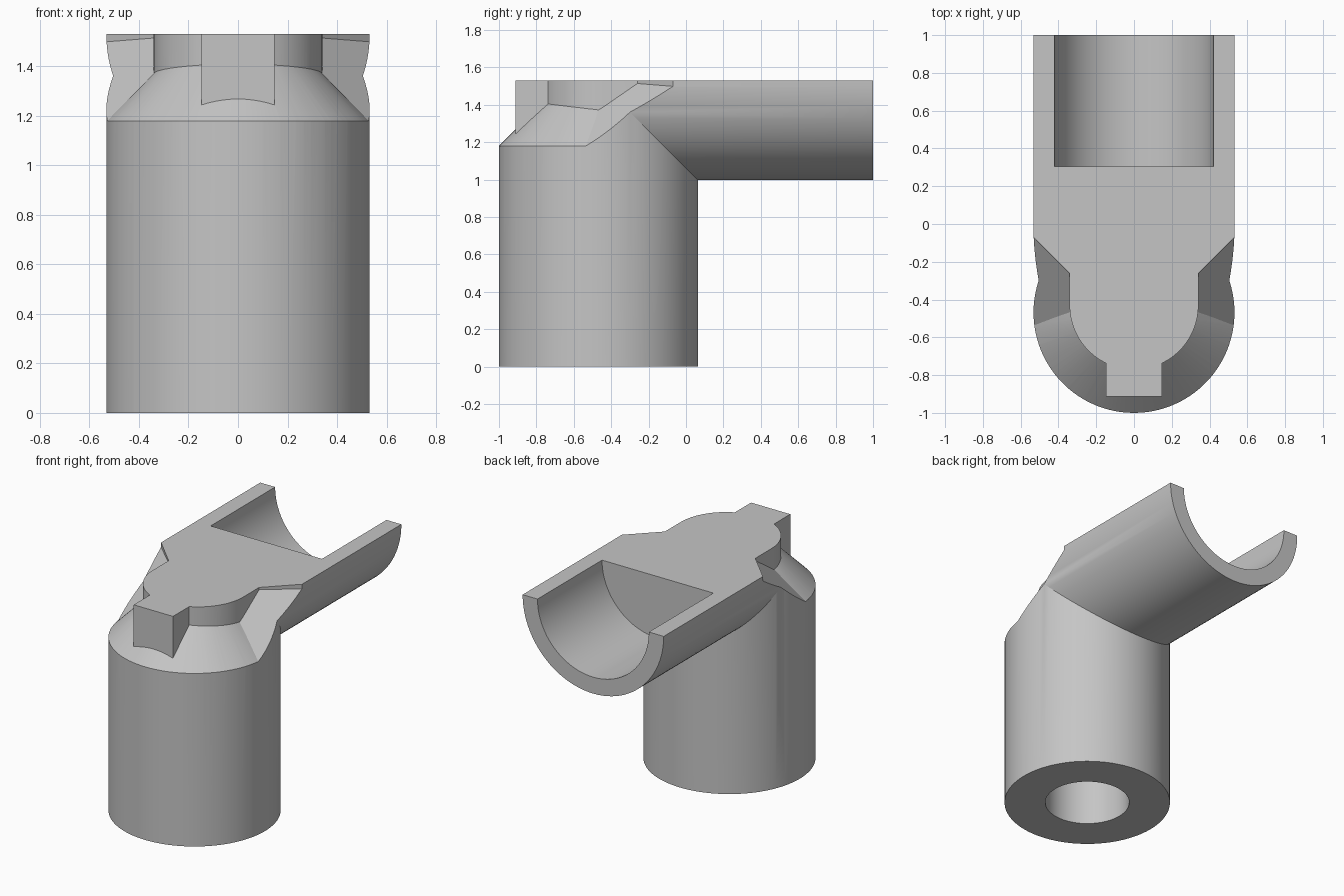
import bpy, bmesh, math
from mathutils import Matrix

cube = bpy.data.objects.get("Cube")
if cube:
    bpy.data.objects.remove(cube, do_unlink=True)

R, AXIS_Y, TOP, N = 0.532, -0.468, 1.53, 96

grey = bpy.data.materials.new("plain grey")
grey.use_nodes = True
grey.diffuse_color = (0.56, 0.56, 0.56, 1)
grey.node_tree.nodes["Principled BSDF"].inputs["Base Color"].default_value = (0.56, 0.56, 0.56, 1)


def finish(name, bm, helper=True):
    bmesh.ops.recalc_face_normals(bm, faces=bm.faces)
    mesh = bpy.data.meshes.new(name)
    bm.to_mesh(mesh)
    bm.free()
    mesh.materials.append(grey)
    obj = bpy.data.objects.new(name, mesh)
    bpy.context.collection.objects.link(obj)
    obj.hide_render = helper
    return obj


def prism(name, outline, bottom, top):
    """Upright prism; bottom and top are height functions of x, y."""
    bm = bmesh.new()
    low = [bm.verts.new((x, y, bottom(x, y))) for x, y in outline]
    high = [bm.verts.new((x, y, top(x, y))) for x, y in outline]
    bm.faces.new(low[::-1])
    bm.faces.new(high)
    for i in range(len(low)):
        j = (i + 1) % len(low)
        bm.faces.new((low[i], low[j], high[j], high[i]))
    return finish(name, bm)


def cone(name, r1, r2, depth, centre, tilt=0):
    bm = bmesh.new()
    matrix = Matrix.Translation(centre) @ Matrix.Rotation(tilt, 4, 'X')
    bmesh.ops.create_cone(bm, cap_ends=True, segments=N, radius1=r1,
                          radius2=r2, depth=depth, matrix=matrix)
    return finish(name, bm)


def subtract(target, cutter):
    mod = target.modifiers.new("cut", 'BOOLEAN')
    mod.operation, mod.solver, mod.object = 'DIFFERENCE', 'EXACT', cutter
    bpy.context.view_layer.objects.active = target
    bpy.ops.object.modifier_apply(modifier=mod.name)
    bpy.data.objects.remove(cutter, do_unlink=True)


# Mitred elbow: round post meeting a half-round arm
bm = bmesh.new()
base, rim, end = [], [], []
for i in range(N):
    a = 2 * math.pi * i / N
    x, s = R * math.cos(a), R * math.sin(a)
    drop = max(0, s) if i not in (0, N // 2) else 0
    base.append(bm.verts.new((x, AXIS_Y + s, 0)))
    rim.append(bm.verts.new((x, AXIS_Y + s, TOP - drop)))
    if i <= N // 2:
        end.append(bm.verts.new((x, 1, TOP - drop)))
for i in range(N):
    j = (i + 1) % N
    bm.faces.new((base[i], base[j], rim[j], rim[i]))
for i in range(N // 2):
    bm.faces.new((rim[i], rim[i + 1], end[i + 1], end[i]))
bm.faces.new(base[::-1])
bm.faces.new(end)
bm.faces.new(rim[N // 2:] + [rim[0], end[0], end[-1]])
body = finish("elbow_body", bm, helper=False)

# Shoulder recess around the raised boss and its front key
BOSS, KEY, BOSS_Y = 0.341, 0.148, -0.43
start = math.acos(KEY / BOSS)
arc = [(BOSS * math.cos(t), BOSS_Y - BOSS * math.sin(t))
       for t in (start * k / 20 for k in range(20, -1, -1))]
half = [(KEY, -0.912)] + arc + [(BOSS, -0.26), (0.641, 0.04), (0.641, -1.1)]
outline = half + [(-x, y) for x, y in reversed(half)]
recess = prism("shoulder_recess", outline, lambda x, y: 1.1, lambda x, y: 1.65)

# Recess floor: a 45 degree cone in front, sloping planes on both sides
subtract(recess, cone("shoulder_cone", 0.832, 0.032, 0.8, (0, AXIS_Y, 1.28)))
for side in (1, -1):
    plan = [(0.3 * side, -0.62), (0.8 * side, -0.62), (0.8 * side, 0.1), (0.3 * side, 0.1)]
    subtract(recess, prism("shoulder_slope", plan, lambda x, y: 0.7,
                           lambda x, y: 1.37 + 0.69 * (y + 0.47) - 0.77 * (abs(x) - 0.34)))
subtract(body, recess)

# Open trough in the arm and round socket under the post
subtract(body, cone("arm_trough", 0.42, 0.42, 1.0, (0, 0.805, TOP), math.pi / 2))
subtract(body, cone("post_socket", 0.27, 0.27, 1.2, (0, AXIS_Y, 0.4)))

bpy.ops.object.select_all(action='DESELECT')
body.select_set(True)
bpy.context.view_layer.objects.active = body
bpy.ops.object.shade_smooth_by_angle(angle=math.radians(25))
